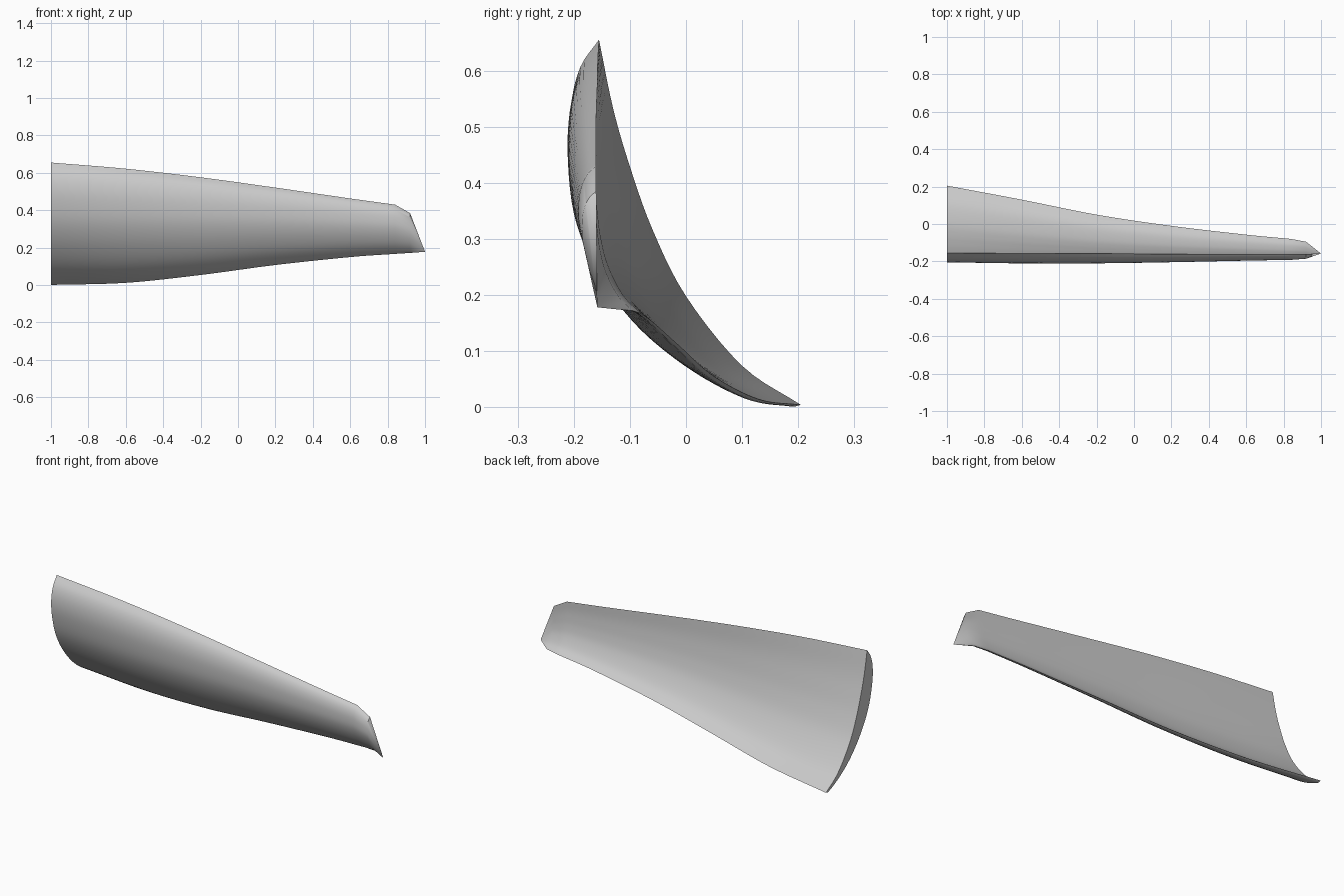
import bpy
import bmesh
from mathutils import Vector

cube = bpy.data.objects.get("Cube")
if cube:
    bpy.data.objects.remove(cube, do_unlink=True)


def smooth_path(points, steps):
    """Catmull-Rom curve through a list of points."""
    pts = [Vector(p) for p in points]
    pts = [2 * pts[0] - pts[1]] + pts + [2 * pts[-1] - pts[-2]]
    path = []
    for a, b, c, d in zip(pts, pts[1:], pts[2:], pts[3:]):
        for i in range(steps):
            t = i / steps
            path.append(0.5 * (2 * b + (c - a) * t
                               + (2 * a - 5 * b + 4 * c - d) * t ** 2
                               + (3 * b - a - 3 * c + d) * t ** 3))
    return path + [pts[-2]]


# Cambered section in chord units: (along chord, bulge towards the front)
outer = smooth_path([(0, 0), (.035, .07), (.1, .13), (.2, .18), (.35, .22), (.5, .225),
                     (.65, .202), (.78, .16), (.9, .095), (.985, .03), (1, 0)], 4)
inner = smooth_path([(1, 0), (.85, .078), (.64, .115), (.46, .108),
                     (.3, .082), (.16, .05), (0, 0)], 5)
section = outer + inner[1:-1]

# Stations along the span: x, leading edge y z, trailing edge y z
stations = smooth_path([(-1, -.155, .655, .205, .004), (-.6, -.157, .622, .13, .014),
                        (-.2, -.158, .576, .05, .055), (.2, -.16, .521, -.01, .108),
                        (.6, -.16, .463, -.057, .15), (.84, -.16, .43, -.08, .167)], 8)
stations.append(Vector((.92, -.16, .385, -.095, .172)))
tip_point = (1, -.158, .178)

# Loft the sections, cap the root and draw the end in to the tip
bm = bmesh.new()
rings = []
for x, lead_y, lead_z, trail_y, trail_z in stations:
    lead = Vector((x, lead_y, lead_z))
    chord = Vector((x, trail_y, trail_z)) - lead
    bulge = Vector((0, chord.z, -chord.y))
    rings.append([bm.verts.new(lead + chord * t + bulge * n) for t, n in section])

count = len(section)
for a, b in zip(rings, rings[1:]):
    for i in range(count):
        j = (i + 1) % count
        bm.faces.new((a[i], a[j], b[j], b[i]))
bm.faces.new(rings[0])
tip = bm.verts.new(tip_point)
for i in range(count):
    bm.faces.new((rings[-1][i], rings[-1][(i + 1) % count], tip))
bmesh.ops.recalc_face_normals(bm, faces=bm.faces)

mesh = bpy.data.meshes.new("blade")
bm.to_mesh(mesh)
bm.free()
blade = bpy.data.objects.new("blade", mesh)
bpy.context.collection.objects.link(blade)

bpy.ops.object.select_all(action='DESELECT')
blade.select_set(True)
bpy.context.view_layer.objects.active = blade
bpy.ops.object.shade_smooth_by_angle(angle=0.6)
